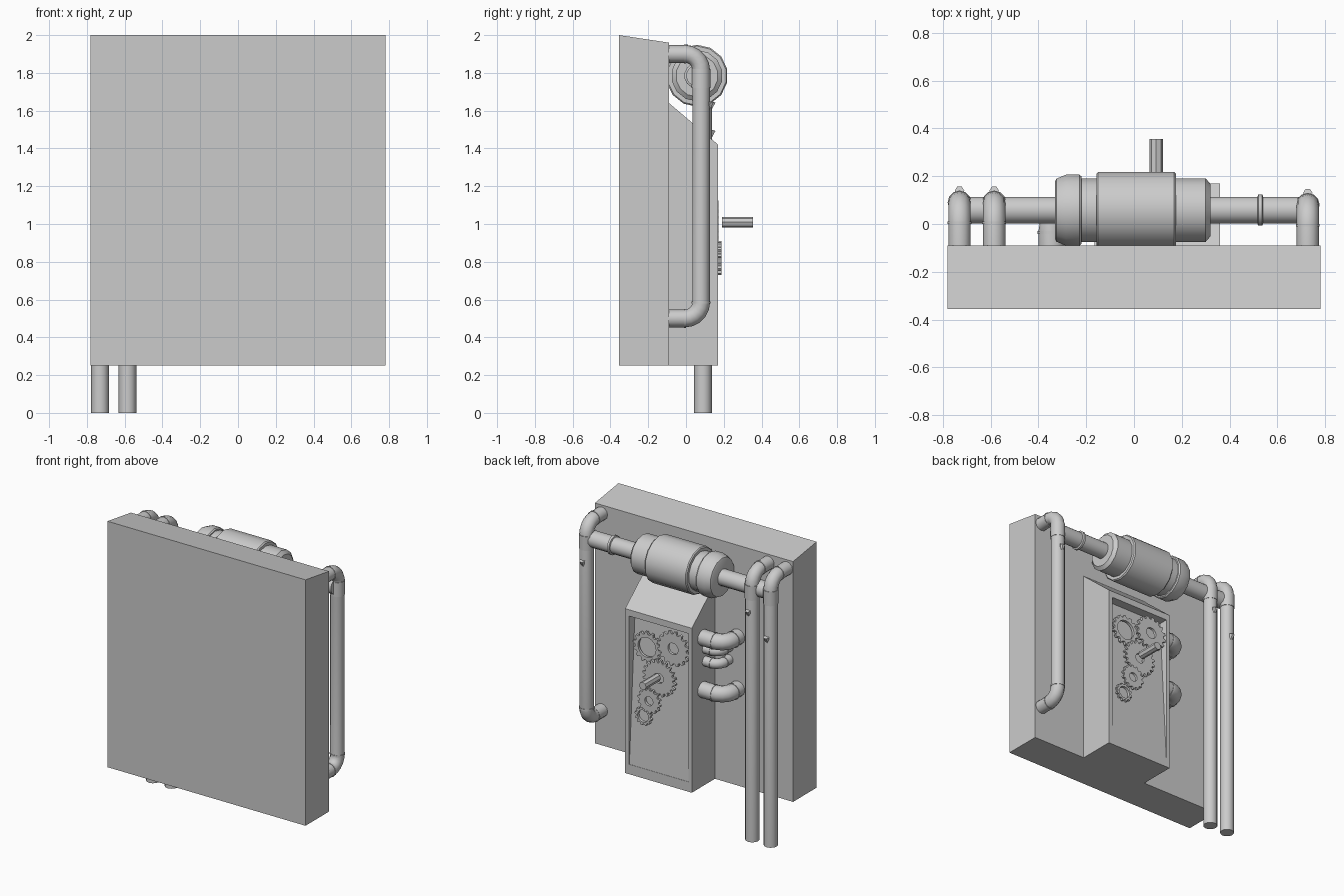
import bpy, bmesh, math
from mathutils import Vector

if "Cube" in bpy.data.objects:
    bpy.data.objects.remove(bpy.data.objects["Cube"])


def mesh_object(name, verts, faces, smooth=False):
    me = bpy.data.meshes.new(name)
    bm = bmesh.new()
    vs = [bm.verts.new(v) for v in verts]
    for f in faces:
        bm.faces.new([vs[i] for i in f])
    bmesh.ops.recalc_face_normals(bm, faces=bm.faces)
    bm.to_mesh(me)
    bm.free()
    ob = bpy.data.objects.new(name, me)
    bpy.context.collection.objects.link(ob)
    if smooth:
        shade(ob)
    return ob


def shade(ob):
    bpy.ops.object.select_all(action='DESELECT')
    ob.select_set(True)
    bpy.context.view_layer.objects.active = ob
    bpy.ops.object.shade_smooth_by_angle(angle=math.radians(35))


def prism(name, x0, x1, yz):
    """Extrude a y-z outline along x."""
    n = len(yz)
    verts = [(x, y, z) for x in (x0, x1) for y, z in yz]
    faces = [list(range(n)), list(range(n, 2 * n))]
    faces += [(i, (i + 1) % n, n + (i + 1) % n, n + i) for i in range(n)]
    return mesh_object(name, verts, faces)


def lathe(name, origin, axis, profile, sides=14):
    """Revolve (distance, radius) pairs around an axis."""
    q = Vector((0, 0, 1)).rotation_difference(Vector(axis))
    o = Vector(origin)
    verts, faces = [], []
    for d, r in profile:
        for i in range(sides):
            a = 2 * math.pi * i / sides
            verts.append(o + q @ Vector((r * math.cos(a), r * math.sin(a), d)))
    for k in range(len(profile) - 1):
        for i in range(sides):
            j = (i + 1) % sides
            faces.append((k * sides + i, k * sides + j, (k + 1) * sides + j, (k + 1) * sides + i))
    last = (len(profile) - 1) * sides
    faces += [list(range(sides)), list(range(last, last + sides))]
    return mesh_object(name, verts, faces, True)


def pipe(name, points, r, bend, sides=12):
    """Round pipe through points; inner corners are bent at the given radius, with collars."""
    pts = [Vector(p) for p in points]
    path = [pts[0]]
    for a, c, b in zip(pts, pts[1:], pts[2:]):
        u, v = (a - c).normalized(), (b - c).normalized()
        centre = c + (u + v) * bend
        for k in range(6):
            t = k / 5 * math.pi / 2
            path.append(centre - v * bend * math.cos(t) - u * bend * math.sin(t))
        # collars where the bend meets the straight runs
        for s, d in ((c + u * bend, u), (c + v * bend, v)):
            lathe(name + "_collar", s, d, [(-.006, r + .003), (.006, r + .003)], sides)
    path.append(pts[-1])
    cu = bpy.data.curves.new(name, 'CURVE')
    cu.dimensions = '3D'
    cu.bevel_depth = r
    cu.bevel_resolution = sides // 2 - 2
    cu.use_fill_caps = True
    sp = cu.splines.new('POLY')
    sp.points.add(len(path) - 1)
    for p, co in zip(sp.points, path):
        p.co = (*co, 1)
    ob = bpy.data.objects.new(name, cu)
    bpy.context.collection.objects.link(ob)
    bpy.ops.object.select_all(action='DESELECT')
    ob.select_set(True)
    bpy.context.view_layer.objects.active = ob
    bpy.ops.object.convert(target='MESH')
    shade(bpy.context.view_layer.objects.active)


def gear(name, x, y, z, r, hole, teeth, thick=.018):
    """Toothed ring facing +y."""
    outer, inner = [], []
    for i in range(teeth):
        for f, rr in ((0, .84), (.2, 1), (.5, 1), (.7, .84)):
            a = 2 * math.pi * (i + f) / teeth
            outer.append((r * rr * math.cos(a), r * rr * math.sin(a)))
            inner.append((hole * math.cos(a), hole * math.sin(a)))
    n = len(outer)
    verts = [(x + px, y + d, z + pz) for ring, d in
             ((outer, -thick / 2), (outer, thick / 2), (inner, thick / 2), (inner, -thick / 2))
             for px, pz in ring]
    faces = []
    for k in range(4):
        for i in range(n):
            j = (i + 1) % n
            m = (k + 1) % 4
            faces.append((k * n + i, k * n + j, m * n + j, m * n + i))
    mesh_object(name, verts, faces)


# Main slab with sloping top
prism("cabinet", -.78, .78, [(-.355, .25), (-.09, .25), (-.09, 1.96), (-.355, 2)])

# Gear housing with a wedge-shaped recess
housing = prism("gear_housing", -.165, .36, [(-.09, .25), (.17, .25), (.17, 1.42), (-.09, 1.64)])
cutter = prism("recess_cutter", -.138, .328, [(.2, .32), (.168, .32), (.105, 1.375), (.2, 1.375)])
cutter.hide_render = True
mod = housing.modifiers.new("recess", 'BOOLEAN')
mod.object = cutter
mod.solver = 'EXACT'
bpy.context.view_layer.objects.active = housing
bpy.ops.object.modifier_apply(modifier=mod.name)
bpy.data.objects.remove(cutter)

# Gear train: x, y, z, radius, hole, teeth
for i, g in enumerate([(.20, .145, 1.18, .11, .07, 14), (-.012, .155, 1.23, .125, .04, 16),
                       (.093, .163, .995, .13, .035, 20), (.162, .178, .82, .09, .032, 14),
                       (.222, .158, .69, .066, .042, 12)]):
    gear(f"gear_{i + 1}", *g)
lathe("drive_shaft", (.093, .19, 1.01), (0, 1, 0), [(0, .028), (.165, .028)], 8)

# Two drain pipes reaching the ground, and one return pipe on the other side
for i, (x, nub_z) in enumerate([(-.73, 1.47), (-.585, 1.62)]):
    pipe(f"drain_pipe_{i + 1}", [(x, -.1, 1.90), (x, .09, 1.90), (x, .09, 0)], .047, .085)
    lathe("pipe_sleeve", (x, .09, 1.72), (0, 0, 1), [(0, .05), (.1, .05)], 12)
    lathe("pipe_nub", (x, .125, nub_z - .02), (0, .3, 1), [(0, .008), (.05, .02)], 6)
pipe("return_pipe", [(.727, -.1, 1.90), (.727, .08, 1.90), (.727, .08, .5), (.727, -.1, .5)], .047, .085)
lathe("pipe_sleeve", (.727, .08, 1.72), (0, 0, 1), [(0, .05), (.1, .05)], 12)
lathe("pipe_nub", (.727, .115, 1.6), (0, .3, 1), [(0, .008), (.05, .02)], 6)

# Horizontal tank and its feed pipe
axis_o = (0, .058, 1.785)
lathe("feed_pipe", axis_o, (1, 0, 0), [(-.73, .057), (.73, .057)], 14)
lathe("feed_ring", axis_o, (1, 0, 0), [(.517, .06), (.52, .067), (.536, .067), (.54, .06)], 14)
lathe("tank_core", axis_o, (1, 0, 0), [(-.25, .136), (.30, .136), (.32, .112)], 14)
lathe("tank_body", axis_o, (1, 0, 0), [(-.157, .157), (-.15, .164), (.168, .164), (.176, .157)], 14)
lathe("tank_cap", axis_o, (1, 0, 0),
      [(-.33, .125), (-.325, .135), (-.285, .152), (-.228, .152), (-.22, .145)], 14)

# Side elbows joining housing to cabinet
for i, z in enumerate((1.31, .94)):
    pipe(f"side_elbow_{i + 1}", [(-.15, .05, z), (-.345, .05, z), (-.345, -.1, z)], .055, .085)
for i, (z, r) in enumerate(((1.22, .034), (1.13, .034))):
    pipe(f"small_elbow_{i + 1}", [(-.15, .02, z), (-.275, .02, z), (-.275, -.1, z)], r, .06)
